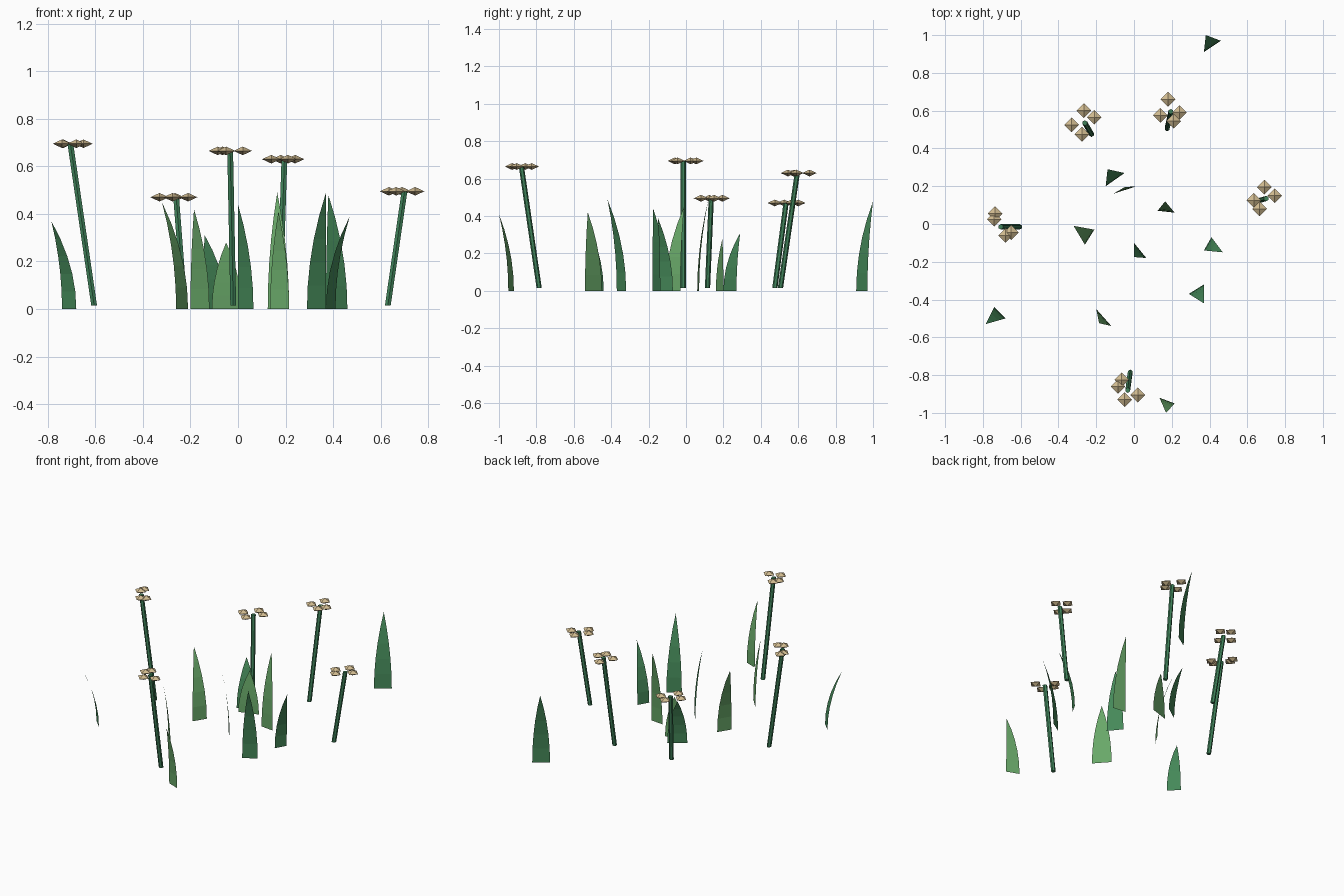
import bpy
import bmesh
from mathutils import Vector

default_cube = bpy.data.objects.get("Cube")
if default_cube:
    bpy.data.objects.remove(default_cube, do_unlink=True)


def make_material(name, red, green, blue):
    material = bpy.data.materials.new(name)
    material.use_nodes = True
    colour = (red, green, blue, 1)
    material.diffuse_color = colour
    material.node_tree.nodes["Principled BSDF"].inputs["Base Color"].default_value = colour
    return material


fresh_green = make_material("fresh green", 0.14, 0.39, 0.14)
deep_green = make_material("deep green", 0.06, 0.25, 0.10)
stem_green = make_material("stem green", 0.05, 0.22, 0.10)
straw = make_material("straw", 0.64, 0.50, 0.28)


def finish(bm, name, material):
    """Turn the bmesh into a named, flat-shaded object."""
    mesh = bpy.data.meshes.new(name)
    bm.to_mesh(mesh)
    bm.free()
    mesh.materials.append(material)
    model_part = bpy.data.objects.new(name, mesh)
    bpy.context.collection.objects.link(model_part)
    return model_part


def grass_blade(name, material, left, right, tip, height, segments=5):
    """Single curved sheet: leans and narrows with the square of its height."""
    bm = bmesh.new()
    left, right, tip = Vector(left), Vector(right), Vector(tip)
    previous = None
    for step in range(segments):
        rise = step / segments
        bend = rise * rise
        row = [bm.verts.new((*corner.lerp(tip, bend), rise * height))
               for corner in (left, right)]
        if previous:
            bm.faces.new((previous[0], previous[1], row[1], row[0]))
        previous = row
    point = bm.verts.new((*tip, height))
    bm.faces.new((previous[0], previous[1], point))
    finish(bm, name, material)


def flower_stem(name, foot, head, height, radius=0.014):
    """Leaning six-sided rod, closed at both ends."""
    bm = bmesh.new()
    bmesh.ops.create_cone(bm, cap_ends=True, segments=6,
                          radius1=radius, radius2=radius, depth=1)
    foot_centre = Vector((*foot, 0.015))
    head_centre = Vector((*head, height))
    for vert in bm.verts:
        centre = head_centre if vert.co.z > 0 else foot_centre
        vert.co = centre + Vector((vert.co.x, vert.co.y, 0))
    finish(bm, name, stem_green)


def blossom(name, centre, height, radius=0.039, half_height=0.018):
    """Flattened eight-faced bud with its corners on the axes."""
    bm = bmesh.new()
    middle = Vector((*centre, height))
    ring = [bm.verts.new(middle + Vector((x * radius, y * radius, 0)))
            for x, y in ((1, 0), (0, 1), (-1, 0), (0, -1))]
    for side in (1, -1):
        apex = bm.verts.new(middle + Vector((0, 0, side * half_height)))
        for index, corner in enumerate(ring):
            bm.faces.new((ring[index - 1], corner, apex))
    bmesh.ops.recalc_face_normals(bm, faces=bm.faces)
    finish(bm, name, straw)


def flower(name, foot, head, height, buds):
    flower_stem(name + "_stem", foot, head, height)
    for number, centre in enumerate(buds, start=1):
        blossom(f"{name}_blossom_{number}", centre, height)


# Darker grass blades
grass_blade("back_blade", deep_green, (0.37, 0.91), (0.46, 0.97), (0.38, 1), 0.48)
grass_blade("inner_back_blade", deep_green, (-0.15, 0.2), (-0.05, 0.27), (-0.14, 0.29), 0.31)
grass_blade("left_blade", deep_green, (0.41, -0.07), (0.37, -0.14), (0.47, -0.15), 0.39)
grass_blade("front_left_blade", deep_green, (0.29, -0.37), (0.37, -0.32), (0.37, -0.42), 0.49)
grass_blade("front_right_blade", deep_green, (-0.74, -0.44), (-0.68, -0.5), (-0.785, -0.53), 0.37)
grass_blade("middle_blade", deep_green, (0, -0.1), (0.065, -0.18), (0, -0.175), 0.44)

# Lighter grass blades
grass_blade("centre_left_blade", fresh_green, (0.125, 0.07), (0.215, 0.06), (0.165, 0.12), 0.49)
grass_blade("centre_blade", fresh_green, (-0.11, 0.16), (0.015, 0.2), (-0.05, 0.195), 0.28)
grass_blade("centre_right_blade", fresh_green, (-0.21, -0.03), (-0.26, -0.11), (-0.32, -0.01), 0.45)
grass_blade("inner_front_blade", fresh_green, (-0.2, -0.45), (-0.12, -0.54), (-0.185, -0.525), 0.42)
grass_blade("front_blade", fresh_green, (0.135, -0.92), (0.215, -0.95), (0.17, -1), 0.41)

# Flowers, each a leaning stem with a flat cluster of buds
flower("right_flower", (-0.605, -0.015), (-0.705, -0.015), 0.695,
       ((-0.74, 0.025), (-0.735, 0.055), (-0.68, -0.06), (-0.65, -0.045)))
flower("front_flower", (-0.02, -0.785), (-0.033, -0.88), 0.665,
       ((-0.065, -0.825), (-0.085, -0.86), (-0.05, -0.93), (0.02, -0.905)))
flower("back_left_flower", (0.175, 0.505), (0.195, 0.595), 0.63,
       ((0.18, 0.66), (0.14, 0.575), (0.21, 0.545), (0.24, 0.59)))
flower("back_right_flower", (-0.225, 0.475), (-0.26, 0.535), 0.47,
       ((-0.265, 0.6), (-0.33, 0.525), (-0.275, 0.475), (-0.21, 0.565)))
flower("left_flower", (0.63, 0.115), (0.7, 0.135), 0.495,
       ((0.69, 0.195), (0.745, 0.15), (0.635, 0.125), (0.665, 0.08)))
